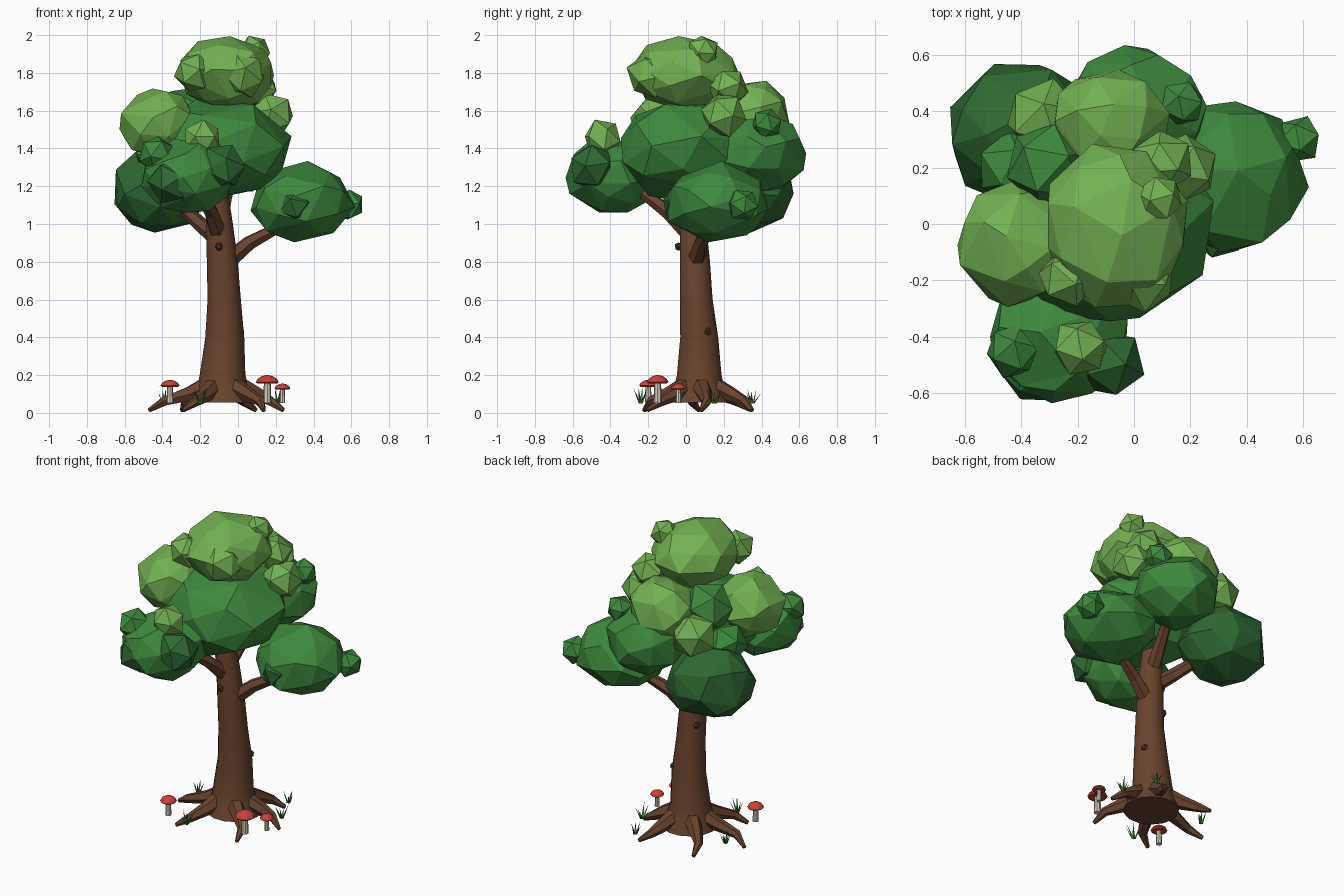
import bpy, bmesh, math, random
from mathutils import Vector, Euler

if "Cube" in bpy.data.objects:
    bpy.data.objects.remove(bpy.data.objects["Cube"])

random.seed(4)

def material(name, rgb):
    m = bpy.data.materials.new(name)
    m.diffuse_color = (*rgb, 1)
    m.use_nodes = True
    m.node_tree.nodes["Principled BSDF"].inputs["Base Color"].default_value = m.diffuse_color
    return m

BARK = material("bark brown", (0.14, 0.056, 0.027))
KNOT = material("knot brown", (0.085, 0.035, 0.018))
DARK = material("deep green", (0.028, 0.14, 0.032))
MID = material("leaf green", (0.047, 0.25, 0.047))
LIGHT = material("light green", (0.17, 0.44, 0.085))
RED = material("cap red", (0.60, 0.055, 0.04))
CREAM = material("stem cream", (0.68, 0.60, 0.48))
GRASS = material("grass green", (0.06, 0.24, 0.035))

def finish(bm, name, mat, smooth=False):
    bmesh.ops.recalc_face_normals(bm, faces=bm.faces)
    me = bpy.data.meshes.new(name)
    bm.to_mesh(me)
    bm.free()
    me.materials.append(mat)
    ob = bpy.data.objects.new(name, me)
    bpy.context.collection.objects.link(ob)
    if smooth:
        bpy.context.view_layer.objects.active = ob
        ob.select_set(True)
        bpy.ops.object.shade_smooth_by_angle(angle=math.radians(32))
        ob.select_set(False)
    return ob

def tube(bm, path, sides, level=False):
    """Sweep a tapering ring along (x, y, z, radius) points."""
    pts = [Vector(p[:3]) for p in path]
    rings = []
    for i, p in enumerate(pts):
        d = pts[min(i + 1, len(pts) - 1)] - pts[max(i - 1, 0)]
        q = Vector((0, 0, 1)) if level else d.normalized()
        u = q.cross(Vector((0, 1, 0)) if abs(q.z) > 0.9 else Vector((0, 0, 1))).normalized()
        v = q.cross(u)
        r = path[i][3]
        rings.append([bm.verts.new(p + r * (math.cos(a) * u + math.sin(a) * v))
                      for a in (2 * math.pi * k / sides for k in range(sides))])
    for a, b in zip(rings, rings[1:]):
        for k in range(sides):
            j = (k + 1) % sides
            bm.faces.new((a[k], a[j], b[j], b[k]))
    bm.faces.new(rings[0])
    bm.faces.new(rings[-1])

def blob(name, mat, centre, radii, detail=2):
    """Faceted leaf clump: a slightly uneven, turned icosphere."""
    bm = bmesh.new()
    bmesh.ops.create_icosphere(bm, subdivisions=detail, radius=1)
    turn = Euler([random.uniform(0, 6) for _ in range(3)]).to_matrix()
    for v in bm.verts:
        p = turn @ v.co * random.uniform(0.96, 1.07)
        v.co = Vector(centre) + Vector((p.x * radii[0], p.y * radii[1], p.z * radii[2]))
    ob = finish(bm, name, mat)
    if detail > 1:   # broader, irregular facets
        mod = ob.modifiers.new("facets", 'DECIMATE')
        mod.ratio = 0.7

# Trunk
bm = bmesh.new()
tube(bm, [(-.075, .07, .055, .165), (-.08, .07, .12, .14), (-.082, .07, .2, .121),
          (-.07, .07, .4, .103), (-.073, .055, .6, .088), (-.083, .047, .8, .082),
          (-.098, .037, 1, .071), (-.11, .03, 1.15, .06), (-.11, .03, 1.3, .045)], 14, True)
finish(bm, "trunk", BARK, True)

# Branches reaching into the clumps
for name, path in {
    "right_branch": [(-.06, .05, .80, .05), (.06, .08, .90, .04), (.22, .13, .985, .03), (.34, .16, 1.1, .025)],
    "front_branch": [(-.10, .03, .94, .05), (-.14, -.09, 1.06, .04), (-.20, -.22, 1.16, .032), (-.27, -.36, 1.25, .025)],
    "left_branch": [(-.10, .05, .92, .05), (-.20, .12, 1.0, .04), (-.30, .22, 1.09, .033), (-.40, .31, 1.18, .025)],
    "back_branch": [(-.10, .04, 1.0, .045), (-.07, .15, 1.13, .038), (-.03, .28, 1.26, .03)],
}.items():
    bm = bmesh.new()
    tube(bm, path, 6)
    finish(bm, name, BARK)

# Roots fanned around the base: angle and reach
for i, (deg, reach) in enumerate([(2, .32), (58, .33), (128, .35), (180, .39), (234, .36), (308, .35)]):
    c, s = math.cos(math.radians(deg)), math.sin(math.radians(deg))
    c2, s2 = math.cos(math.radians(deg + 7)), math.sin(math.radians(deg + 7))
    bm = bmesh.new()
    tube(bm, [(-.08 + c * .07, .07 + s * .07, .15, .055),
              (-.08 + c2 * .18, .07 + s2 * .18, .10, .042),
              (-.08 + c2 * reach * .8, .07 + s2 * reach * .8, .062, .027),
              (-.08 + c * reach, .07 + s * reach, .014, .012)], 6)
    finish(bm, f"root_{i}", BARK)

# Bark knots
for i, p in enumerate([(-.1, -.04, .88), (.012, .113, .43), (-.145, .095, .73)]):
    blob(f"knot_{i}", KNOT, p, (.021, .021, .024), 1)

# Large leaf clumps
for name, mat, c, r in [
    ("main_clump", MID, (-.09, .01, 1.40), (.36, .37, .27)),
    ("right_clump", MID, (.335, .165, 1.115), (.275, .275, .205)),
    ("front_clump", MID, (-.26, -.39, 1.25), (.25, .235, .195)),
    ("back_left_clump", DARK, (-.41, .33, 1.185), (.26, .25, .225)),
    ("back_clump", MID, (.0, .385, 1.38), (.25, .25, .21)),
    ("left_clump", LIGHT, (-.42, -.07, 1.53), (.205, .215, .185)),
    ("top_clump", LIGHT, (-.07, -.005, 1.80), (.255, .285, .195)),
    ("back_top_clump", LIGHT, (-.08, .36, 1.57), (.205, .19, .19)),
]:
    blob(name, mat, c, r)

# Small leaf clumps
for i, (mat, x, y, z, r) in enumerate([
    (MID, .585, .30, 1.10, .085), (DARK, .305, -.03, 1.10, .095),
    (DARK, -.085, -.50, 1.30, .125), (MID, -.43, -.45, 1.37, .10),
    (DARK, -.35, -.52, 1.23, .125), (LIGHT, -.19, -.44, 1.45, .105),
    (LIGHT, -.235, -.19, 1.80, .105), (LIGHT, .03, -.19, 1.79, .125),
    (LIGHT, .09, .09, 1.915, .085), (LIGHT, .18, .20, 1.58, .125),
    (LIGHT, .10, .22, 1.72, .11), (MID, .17, .43, 1.53, .085),
    (LIGHT, -.32, .38, 1.47, .14), (MID, -.31, .21, 1.58, .155),
    (MID, -.43, .20, 1.38, .13),
]):
    blob(f"small_clump_{i}", mat, (x, y, z), (r, r, r), 1)

# Mushrooms: stem and domed cap
for i, (x, y, top, r) in enumerate([(.155, -.15, .2, .06), (.235, -.04, .155, .042), (-.36, -.2, .175, .05)]):
    bm = bmesh.new()
    tube(bm, [(x, y, .052, r * .36), (x, y, top - r * .6, r * .3)], 8, True)
    finish(bm, f"mushroom_stem_{i}", CREAM)
    bm = bmesh.new()
    base = top - r * .75
    tube(bm, [(x, y, base, r * .85), (x, y, base + r * .14, r), (x, y, base + r * .42, r * .84),
              (x, y, base + r * .65, r * .5), (x, y, top, r * .12)], 10, True)
    finish(bm, f"mushroom_cap_{i}", RED)

# Grass tufts of thin leaning blades
for i, (x, y) in enumerate([(-.2, -.24), (.21, .15), (-.39, .15), (.12, .35)]):
    bm = bmesh.new()
    for k in range(6):
        a = k * math.tau / 6 + random.uniform(-.3, .3)
        out, side = Vector((math.cos(a), math.sin(a), 0)), Vector((-math.sin(a), math.cos(a), 0))
        foot = Vector((x, y, .05)) + out * .006
        tip = foot + out * random.uniform(.015, .045) + Vector((0, 0, random.uniform(.05, .09)))
        q = [bm.verts.new(p) for p in (foot - side * .008, foot + side * .008, foot + out * .007, tip)]
        for f in ((0, 1, 3), (1, 2, 3), (2, 0, 3)):
            bm.faces.new([q[n] for n in f])
    finish(bm, f"grass_{i}", GRASS)
